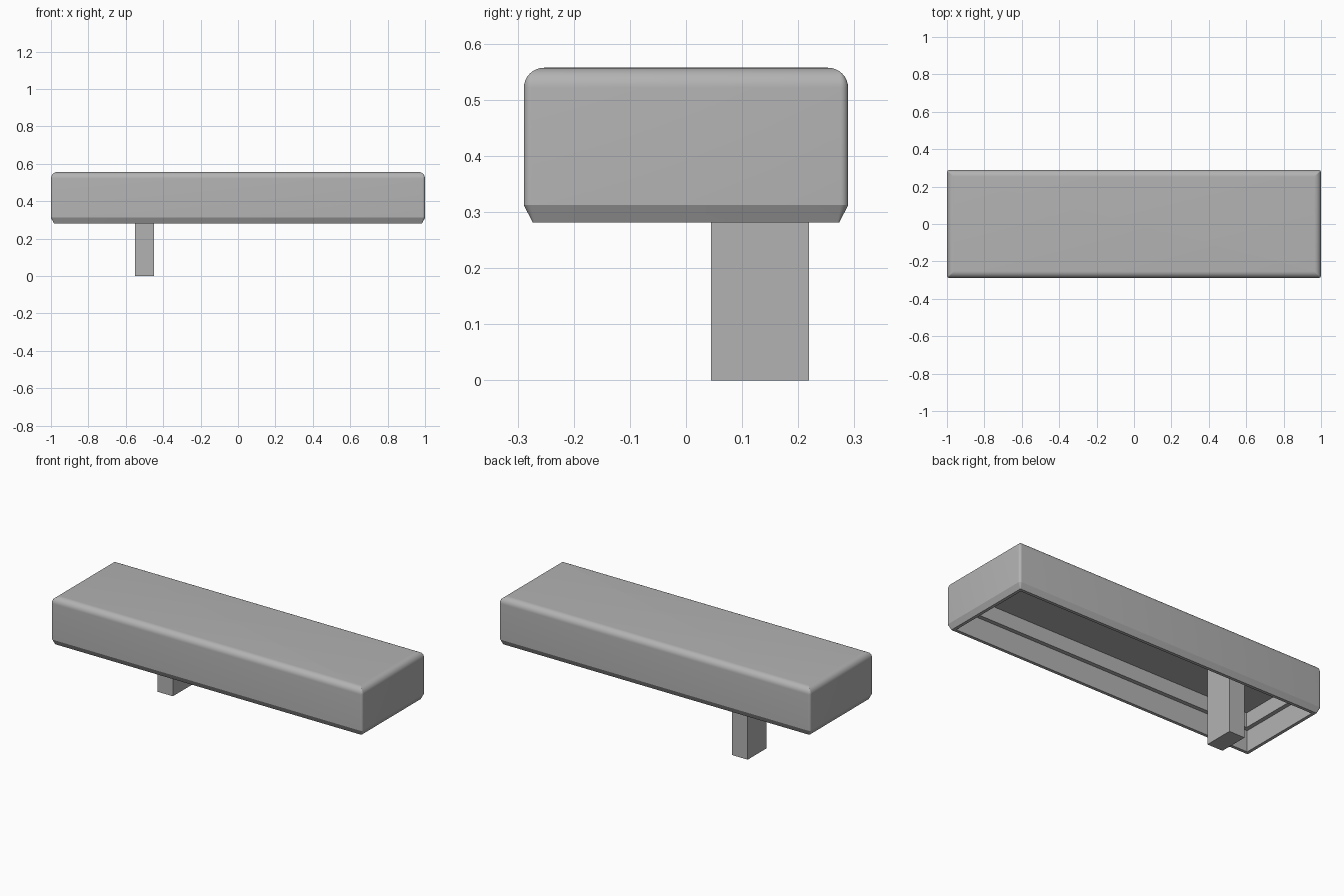
import bpy, bmesh
from math import sin, cos, pi, radians

cube = bpy.data.objects.get("Cube")
if cube:
    bpy.data.objects.remove(cube, do_unlink=True)

grey = bpy.data.materials.new("mid grey")
grey.use_nodes = True
colour = (0.45, 0.45, 0.45, 1)
grey.diffuse_color = colour
grey.node_tree.nodes["Principled BSDF"].inputs["Base Color"].default_value = colour

HX, HY, TOP, BOTTOM = 1.0, 0.289, 0.557, 0.281
FILLET, CORNER, STEPS = 0.036, 0.014, 6
CEILING = 0.49


def ring(bm, inset, z, radius):
    """Rounded rectangle of vertices, inset from the outer walls."""
    verts = []
    for i, (sx, sy) in enumerate([(1, 1), (-1, 1), (-1, -1), (1, -1)]):
        cx, cy = sx * (HX - inset - radius), sy * (HY - inset - radius)
        for k in range(STEPS + 1):
            a = (i + k / STEPS) * pi / 2
            verts.append(bm.verts.new((cx + radius * cos(a), cy + radius * sin(a), z)))
    return verts


def finish(bm, name):
    bmesh.ops.remove_doubles(bm, verts=bm.verts, dist=0.00005)
    bmesh.ops.recalc_face_normals(bm, faces=bm.faces)
    mesh = bpy.data.meshes.new(name)
    bm.to_mesh(mesh)
    bm.free()
    mesh.materials.append(grey)
    obj = bpy.data.objects.new(name, mesh)
    bpy.context.collection.objects.link(obj)
    return obj


# Hollow cap: ceiling, inner ledge, rim, chamfer, wall, rounded top
profile = [(0.058, CEILING, 0), (0.058, 0.405, 0), (0.034, 0.405, 0),
           (0.034, BOTTOM, 0), (0.016, BOTTOM, 0.003), (0, 0.312, CORNER)]
for k in range(9):
    a = k / 8 * pi / 2
    inset = FILLET * (1 - cos(a))
    profile.append((inset, TOP - FILLET * (1 - sin(a)), max(CORNER - inset, 0.001)))

bm = bmesh.new()
rings = [ring(bm, *p) for p in profile]
for low, high in zip(rings, rings[1:]):
    for j in range(len(low)):
        n = (j + 1) % len(low)
        bm.faces.new((low[j], low[n], high[n], high[j]))
bm.faces.new(rings[0])
bm.faces.new(rings[-1])
cap = finish(bm, "cap_shell")
bpy.context.view_layer.objects.active = cap
cap.select_set(True)
bpy.ops.object.shade_smooth_by_angle(angle=radians(25))

# Single off-centre stem reaching up to the ceiling
bm = bmesh.new()
bmesh.ops.create_cube(bm, size=1)
for v in bm.verts:
    v.co.x = -0.5 + v.co.x * 0.1
    v.co.y = 0.132 + v.co.y * 0.174
    v.co.z = (v.co.z + 0.5) * CEILING
finish(bm, "stem")
